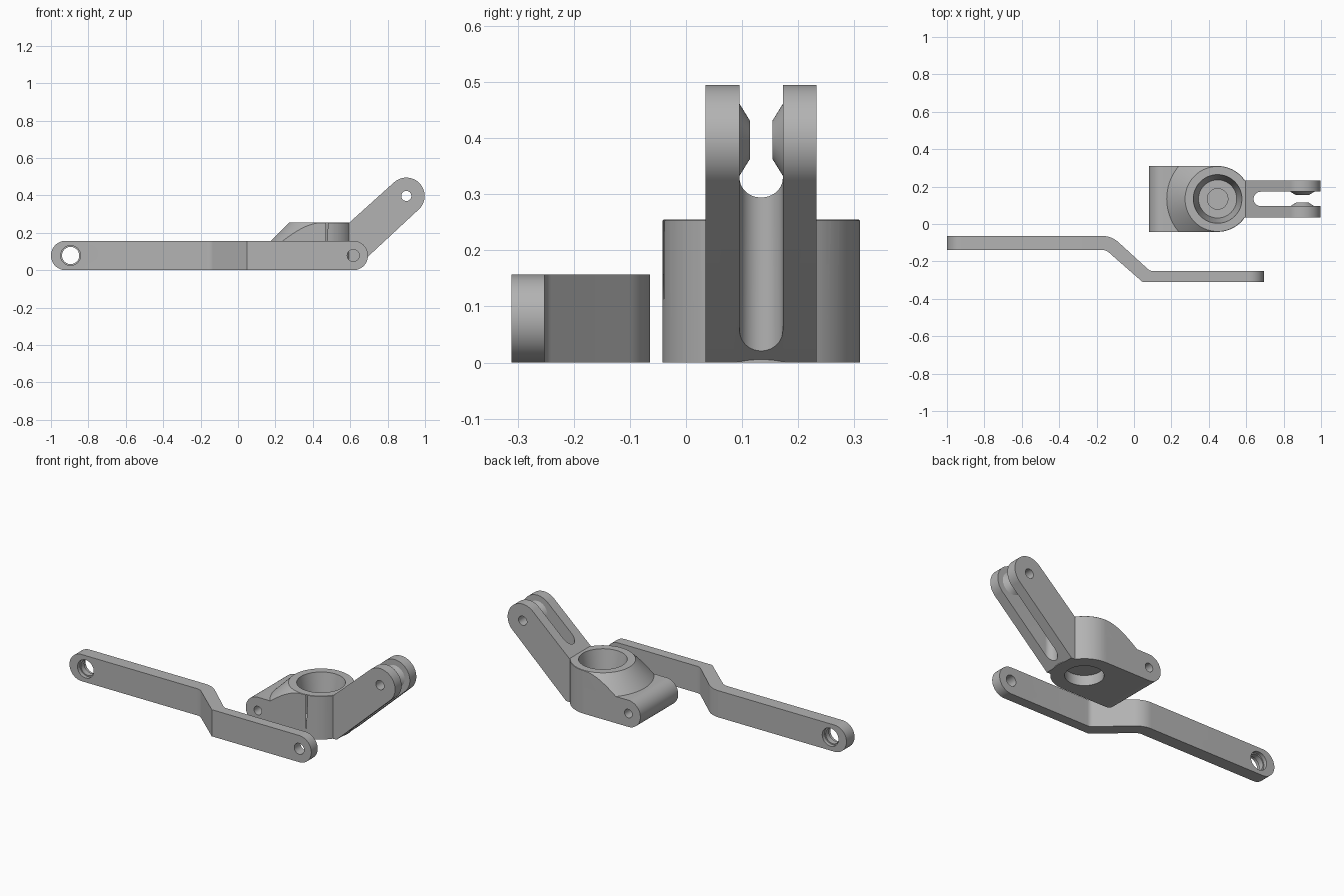
import bpy, bmesh
from math import sin, cos, radians
from mathutils import Vector

cube = bpy.data.objects.get("Cube")
if cube:
    bpy.data.objects.remove(cube, do_unlink=True)

steel = bpy.data.materials.new("steel_grey")
steel.use_nodes = True
GREY = (0.45, 0.45, 0.45, 1)
steel.diffuse_color = GREY
steel.node_tree.nodes["Principled BSDF"].inputs["Base Color"].default_value = GREY

HALF = 0.0785          # half height of the lever and the lug
MID = 0.134            # y of the knuckle's symmetry plane
HUB_X, HUB_R = 0.447, 0.176
TOP = 0.255            # top of the hub
TIP = (0.9, 0.397)     # pin centre of the fork, in x and z


def arc(cx, cy, r, start, end, n=32):
    return [(cx + r * cos(radians(start + (end - start) * i / n)),
             cy + r * sin(radians(start + (end - start) * i / n))) for i in range(n + 1)]


def circle(cx, cy, r, n=64):
    return arc(cx, cy, r, 0, 360, n)[:-1]


def loft(name, sections):
    """Closed solid through matching rings of points."""
    bm = bmesh.new()
    rings = [[bm.verts.new(p) for p in s] for s in sections]
    for a, b in zip(rings, rings[1:]):
        for i in range(len(a)):
            j = (i + 1) % len(a)
            bm.faces.new((a[i], a[j], b[j], b[i]))
    bm.faces.new(rings[0])
    bm.faces.new(rings[-1])
    bmesh.ops.recalc_face_normals(bm, faces=bm.faces)
    mesh = bpy.data.meshes.new(name)
    bm.to_mesh(mesh)
    bm.free()
    mesh.materials.append(steel)
    ob = bpy.data.objects.new(name, mesh)
    bpy.context.collection.objects.link(ob)
    return ob


def plan(name, pts, z0, z1):
    return loft(name, [[(x, y, z) for x, y in pts] for z in (z0, z1)])


def side(name, pts, y0, y1):
    return loft(name, [[(x, y, z) for x, z in pts] for y in (y0, y1)])


def turned(name, profile):
    """Round solid on the hub axis from (radius, height) pairs."""
    return loft(name, [[(x, y, z) for x, y in circle(HUB_X, MID, r, 96)] for r, z in profile])


def combine(ob, tool, operation):
    """Apply a boolean and drop the tool."""
    mod = ob.modifiers.new("combine", "BOOLEAN")
    mod.operation, mod.object, mod.solver = operation, tool, "EXACT"
    bpy.context.view_layer.objects.active = ob
    bpy.ops.object.modifier_apply(modifier=mod.name)
    bpy.data.objects.remove(tool, do_unlink=True)


def finish(ob):
    bpy.ops.object.select_all(action="DESELECT")
    ob.select_set(True)
    bpy.context.view_layer.objects.active = ob
    bpy.ops.object.shade_smooth_by_angle(angle=radians(25))


# Cranked lever: bent plan shape trimmed to a round-ended bar
back_edge = [(-1.1, -0.064)] + arc(-0.17, -0.194, 0.13, 90, 45, 10) + \
    arc(0.102, -0.212, 0.04, 225, 270, 6) + [(0.8, -0.252)]
front_edge = [(0.8, -0.311), (0.047, -0.311)] + arc(-0.17, -0.194, 0.055, 45, 90, 8) + [(-1.1, -0.139)]
lever = plan("cranked_lever", back_edge + front_edge, -0.05, 0.2)
bar = arc(-1 + HALF, HALF, HALF, 90, 270) + arc(0.695 - HALF, HALF, HALF, -90, 90)
combine(lever, side("bar_outline", bar, -0.5, 0.1), "INTERSECT")

# Lever holes: small pin hole, and a bore with a lip midway
combine(lever, side("pin_hole", circle(0.616, HALF, 0.032), -0.4, -0.2), "DIFFERENCE")
combine(lever, side("bore", circle(-0.895, HALF, 0.046), -0.2, 0), "DIFFERENCE")
for y0, y1 in ((-0.2, -0.117), (-0.086, 0)):
    combine(lever, side("bore_step", circle(-0.895, HALF, 0.053), y0, y1), "DIFFERENCE")
finish(lever)

# Knuckle hub: conical shoulder trimmed to a straight-sided, round-nosed plan
knuckle = turned("knuckle", [(0.272, 0), (0.272, 2 * HALF), (0.174, TOP)])
nose = arc(HUB_X, MID, HUB_R, -90, 90, 48) + [(0.0, MID + HUB_R), (0.0, MID - HUB_R)]
combine(knuckle, plan("nose_outline", nose, -0.1, 0.4), "INTERSECT")

# Rounded lug on the knuckle
lug = arc(0.08 + HALF, HALF, HALF, 90, 270) + [(HUB_X, 0), (HUB_X, 2 * HALF)]
combine(knuckle, side("lug", lug, MID - HUB_R, MID + HUB_R), "UNION")

# Rising arm, slotted into a fork
arm = [(0.5, 0), (0.617, 0)] + arc(*TIP, 0.098, -47.2, 132, 40) + [(0.596, TOP), (0.5, TOP)]
fork = side("arm", arm, MID - 0.099, MID + 0.099)
slot = arc(0.678, MID, 0.0385, 90, 270) + [(1.2, MID - 0.0385), (1.2, MID + 0.0385)]
combine(fork, plan("slot", slot, -0.1, 0.7), "DIFFERENCE")

# Tapered bosses facing each other inside the fork
for s in (-1, 1):
    rings = [(0.064, 0.045), (0.064, 0.0385), (0.034, 0.02)]
    boss = loft("boss", [[(x, MID + s * d, z) for x, z in circle(*TIP, r, 48)] for r, d in rings])
    combine(fork, boss, "UNION")
combine(knuckle, fork, "UNION")

# Socket from above, and recess from below
combine(knuckle, turned("socket", [(0.055, 0.075), (0.055, 0.1), (0.102, 0.1001), (0.13, TOP), (0.135, 0.28)]),
        "DIFFERENCE")
combine(knuckle, turned("recess", [(0.102, -0.1), (0.102, 0.06)]), "DIFFERENCE")

# Cross pin holes through the lug and the fork
for (x, z), r in (((0.08 + HALF, HALF), 0.025), (TIP, 0.027)):
    combine(knuckle, side("cross_hole", circle(x, z, r, 48), -0.2, 0.5), "DIFFERENCE")
finish(knuckle)
